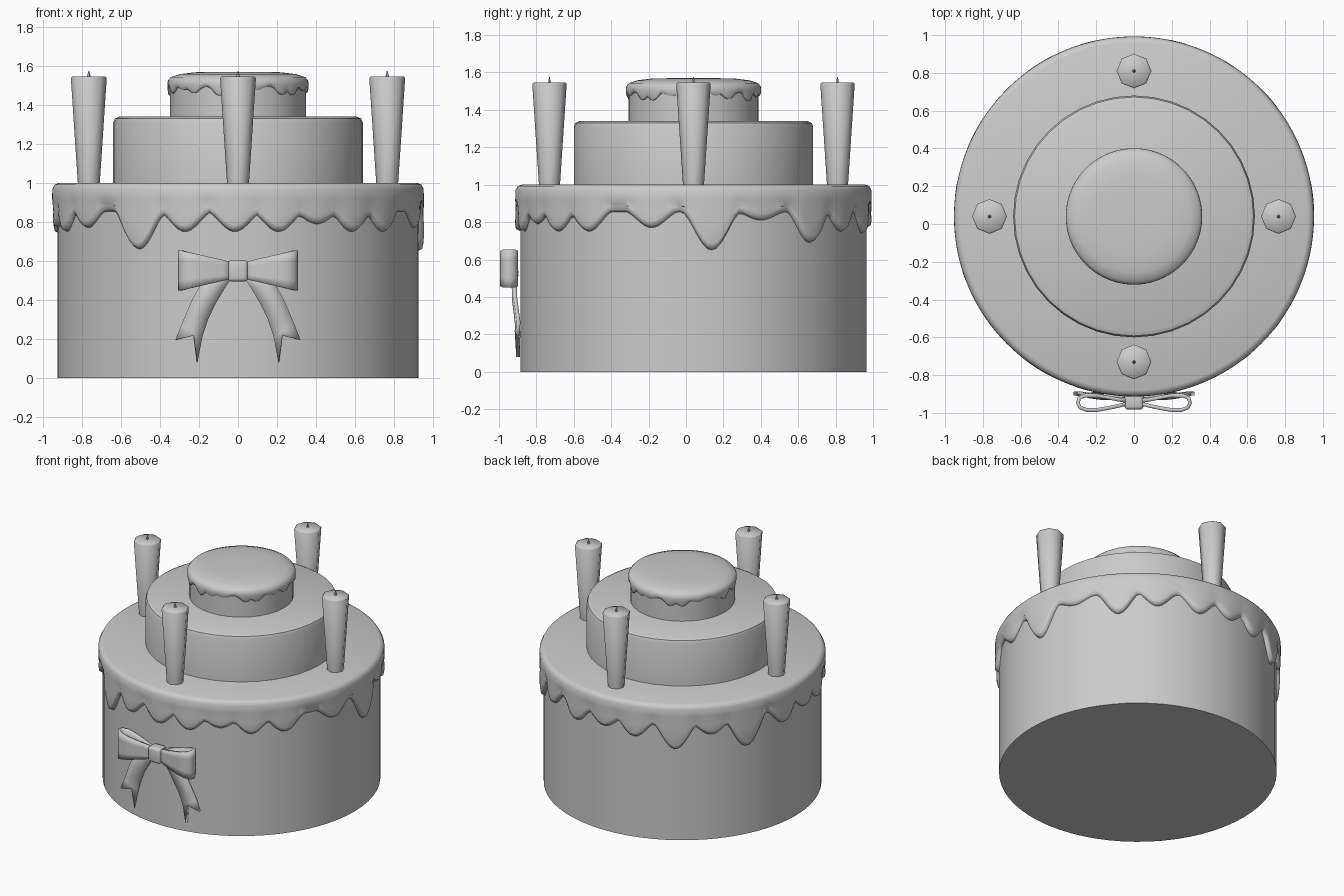
import bpy, bmesh, math

if "Cube" in bpy.data.objects:
    bpy.data.objects.remove(bpy.data.objects["Cube"])

CY = 0.04  # cake centre in y

grey = bpy.data.materials.new("plain_grey")
grey.diffuse_color = (0.6, 0.6, 0.6, 1)
grey.use_nodes = True
grey.node_tree.nodes["Principled BSDF"].inputs["Base Color"].default_value = grey.diffuse_color


def finish(name, bm, angle=40):
    bmesh.ops.recalc_face_normals(bm, faces=bm.faces)
    me = bpy.data.meshes.new(name)
    bm.to_mesh(me)
    bm.free()
    ob = bpy.data.objects.new(name, me)
    bpy.context.collection.objects.link(ob)
    me.materials.append(grey)
    bpy.ops.object.select_all(action='DESELECT')
    ob.select_set(True)
    bpy.context.view_layer.objects.active = ob
    bpy.ops.object.shade_smooth_by_angle(angle=math.radians(angle))
    return ob


def lathe(name, profile, n, x=0, y=CY, angle=40):
    """Revolve profile(angle in degrees) -> list of (r, z), both ends capped."""
    bm = bmesh.new()
    cols = []
    for i in range(n):
        d = 360 * i / n
        a = math.radians(d)
        pts = profile(d) if callable(profile) else profile
        cols.append([bm.verts.new((x + r * math.cos(a), y + r * math.sin(a), z)) for r, z in pts])
    for i in range(n):
        a, b = cols[i], cols[(i + 1) % n]
        for j in range(len(a) - 1):
            bm.faces.new((a[j], b[j], b[j + 1], a[j + 1]))
    bm.faces.new([c[0] for c in cols])
    bm.faces.new([c[-1] for c in cols])
    return finish(name, bm, angle)


def drip_edge(d, drips, base, width):
    """Lower edge height of the icing at azimuth d."""
    depth = 0
    for a, z in drips:
        t = abs((d - a + 180) % 360 - 180) / (width * (1 + 1.2 * max(0, 0.74 - z) if base < 1 else width))
        if t < 1:
            depth = max(depth, (base - z) * (0.5 + 0.5 * math.cos(math.pi * t)) ** 0.8)
    return base - depth


# Tiers
lathe("bottom_tier", [(0.925, 0), (0.925, 0.5), (0.925, 0.97)], 64)
lathe("middle_tier", [(0.64, 0.97), (0.64, 1.31), (0.632, 1.33), (0.61, 1.34)], 40)
lathe("top_tier", [(0.348, 1.32), (0.348, 1.53)], 32)

# Icing on the bottom tier, with drips given as (azimuth, lowest z)
big = [(-161, .75), (-146, .77), (-123, .66), (-107, .75), (-91, .75), (-77, .75), (-64, .79),
       (-51, .75), (-37, .75), (-14, .77), (6, .65), (23, .81), (42, .69), (58, .75), (76, .74),
       (91, .77), (105, .74), (122, .67), (137, .77), (152, .65), (171, .74), (186, .77)]


def big_icing(d):
    z = drip_edge(d, big, 0.855, 9)
    sag = 0.012 * min(1, (0.855 - z) / 0.1)
    return [(0.3, 1.0), (0.92, 1.0), (0.94, 0.992), (0.952, 0.97), (0.953, 0.92),
            (0.94 + sag, (0.92 + z) / 2), (0.942 + sag, z + 0.035), (0.937 + sag, z + 0.012),
            (0.925, z), (0.9, z + 0.005), (0.9, 0.95)]


lathe("bottom_icing", big_icing, 240, angle=60)

# Icing on the top tier
small = [(i * 18 + 4 * math.sin(i * 2.3), 1.462 + 0.016 * math.sin(i * 1.7)) for i in range(20)]


def small_icing(d):
    z = drip_edge(d, small, 1.492, 3.2)
    return [(0.1, 1.57), (0.22, 1.568), (0.30, 1.558), (0.345, 1.543), (0.36, 1.525), (0.361, 1.505),
            (0.36, z + 0.012), (0.354, z), (0.335, z), (0.335, 1.51)]


lathe("top_icing", small_icing, 160, angle=60)

# Candles with wicks
for i in range(4):
    a = math.pi / 2 * i
    px, py = 0.765 * math.cos(a), CY + 0.77 * math.sin(a)
    lathe("candle_%d" % (i + 1), [(0.055, 0.98), (0.092, 1.538), (0.085, 1.546)], 8, px, py, 60)
    lathe("wick_%d" % (i + 1), [(0.011, 1.54), (0.002, 1.575)], 6, px, py)


def thicken(ob, t):
    m = ob.modifiers.new("thickness", 'SOLIDIFY')
    m.thickness = t
    m.offset = 0


# Bow: loop and tail on each side, knot in the middle
loop = [(.03, -.95), (.08, -.962), (.14, -.975), (.20, -.985), (.25, -.985), (.285, -.972), (.297, -.948),
        (.29, -.922), (.26, -.908), (.20, -.908), (.14, -.918), (.08, -.93), (.03, -.938)]
tail_in = [(.03, .52), (.07, .46), (.12, .375), (.155, .30), (.185, .21), (.21, .08)]
tail_out = [(.10, .54), (.19, .48), (.235, .40), (.265, .33), (.29, .27), (.32, .195)]
for side, s in (("left", -1), ("right", 1)):
    bm = bmesh.new()
    rows = []
    for px, py in loop:
        h = 0.042 + 0.06 * min(1, max(0, (px - 0.03) / 0.26))
        rows.append([bm.verts.new((s * px, py, 0.552 + k * h)) for k in (-1, -.5, 0, .5, 1)])
    for a, b in zip(rows, rows[1:]):
        for j in range(4):
            bm.faces.new((a[j], b[j], b[j + 1], a[j + 1]))
    thicken(finish("bow_loop_" + side, bm, 60), 0.02)

    bm = bmesh.new()
    rows = []
    for k, ((ax, az), (bx, bz)) in enumerate(zip(tail_in, tail_out)):
        mx, mz = ((ax + bx) / 2, (az + bz) / 2) if k < 5 else (.228, .218)
        y = -0.905 - 0.01 * math.sin(k * 1.1)
        rows.append([bm.verts.new((s * u, y + dy, w)) for u, w, dy in
                     ((ax, az, 0), (mx, mz, -0.008), (bx, bz, 0))])
    for a, b in zip(rows, rows[1:]):
        for j in range(2):
            bm.faces.new((a[j], b[j], b[j + 1], a[j + 1]))
    thicken(finish("bow_tail_" + side, bm, 60), 0.02)

bm = bmesh.new()
bmesh.ops.create_cube(bm, size=1)
for v in bm.verts:
    v.co = (v.co.x * 0.1, -0.94 + v.co.y * 0.085, 0.55 + v.co.z * 0.11)
bmesh.ops.bevel(bm, geom=bm.edges[:], offset=0.018, segments=3, profile=0.5, affect='EDGES')
finish("bow_knot", bm)
